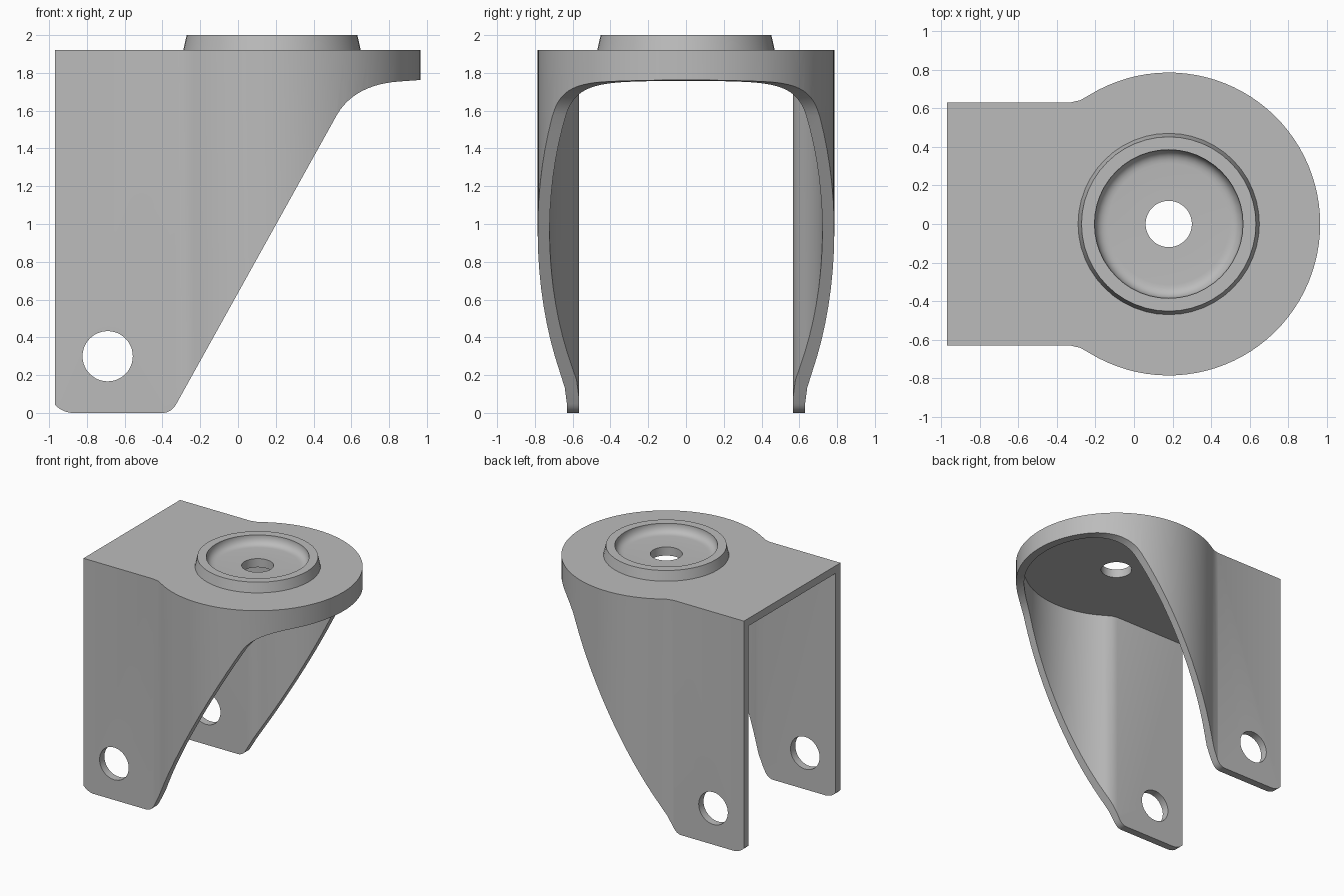
import bpy, bmesh, math
from mathutils import Matrix

cube = bpy.data.objects.get("Cube")
if cube:
    bpy.data.objects.remove(cube, do_unlink=True)

CX, R, HALF, BACK = 0.18, 0.785, 0.63, -0.97
WALL, TOP = 0.063, 1.92

metal = bpy.data.materials.new("plain grey metal")
metal.use_nodes = True
GREY = (0.5, 0.5, 0.5, 1)
metal.diffuse_color = GREY
metal.node_tree.nodes["Principled BSDF"].inputs["Base Color"].default_value = GREY


def to_object(name, bm):
    bmesh.ops.recalc_face_normals(bm, faces=bm.faces)
    mesh = bpy.data.meshes.new(name)
    bm.to_mesh(mesh)
    bm.free()
    mesh.materials.append(metal)
    obj = bpy.data.objects.new(name, mesh)
    bpy.context.collection.objects.link(obj)
    return obj


def prism(name, points, offset):
    """Extrude a closed outline along an offset vector."""
    bm = bmesh.new()
    face = bm.faces.new([bm.verts.new(p) for p in points])
    new = bmesh.ops.extrude_face_region(bm, geom=[face])["geom"]
    bmesh.ops.translate(bm, vec=offset, verts=[v for v in new if isinstance(v, bmesh.types.BMVert)])
    return to_object(name, bm)


def cylinder(name, radius, depth, centre, along_y=False):
    bm = bmesh.new()
    turn = Matrix.Rotation(math.pi / 2 if along_y else 0, 4, 'X')
    bmesh.ops.create_cone(bm, cap_ends=True, segments=48, radius1=radius, radius2=radius,
                          depth=depth, matrix=Matrix.Translation(centre) @ turn)
    return to_object(name, bm)


def keyhole(radius, half, back, z):
    """Plan outline: round front, straight sides, blended at the neck."""
    neck = CX - math.sqrt(radius ** 2 - half ** 2)
    start = math.pi - math.asin((half + 0.04) / radius)
    side = [(back, half), (neck - 0.04, half), (neck + 0.01, half + 0.012)]
    arc = [start - 2 * start * i / 64 for i in range(65)]
    pts = side + [(CX + radius * math.cos(a), radius * math.sin(a)) for a in arc]
    pts += [(x, -y) for x, y in reversed(side)]
    return [(x, y, z) for x, y in pts]


def boolean(target, cutter, operation):
    mod = target.modifiers.new(operation, 'BOOLEAN')
    mod.operation, mod.object, mod.solver = operation, cutter, 'EXACT'
    bpy.context.view_layer.objects.active = target
    bpy.ops.object.modifier_apply(modifier=mod.name)
    bpy.data.objects.remove(cutter, do_unlink=True)


def bend(a, ctrl, b, steps=8):
    """Quadratic curve between two profile points."""
    out = []
    for i in range(steps + 1):
        t = i / steps
        out.append(tuple((1 - t) ** 2 * p + 2 * t * (1 - t) * c + t * t * q
                         for p, c, q in zip(a, ctrl, b)))
    return out


# Fork body: keyhole shell with open back and underside
body = prism("fork_body", keyhole(R, HALF, BACK, 0), (0, 0, TOP))
boolean(body, prism("hollow", keyhole(R - WALL, HALF - WALL, BACK - 0.2, -0.2),
                    (0, 0, TOP - WALL + 0.2)), 'DIFFERENCE')

# Side silhouette: slanted legs with rounded feet and a blend under the rim
side = [(BACK - 0.1, 2.1), (1.1, 2.1), (1.1, 1.765), (0.96, 1.762)]
side += bend((0.86, 1.755), (0.62, 1.74), (0.525, 1.58), 12)
side += bend((-0.325, 0.05), (-0.352, 0), (-0.40, 0))
side += bend((-0.88, 0), (-0.935, 0.005), (BACK, 0.045))
side += [(BACK - 0.1, 0.12)]
boolean(body, prism("silhouette", [(x, -1, z) for x, z in side], (0, 2, 0)), 'INTERSECT')

# Axle holes and pivot hole
boolean(body, cylinder("axle_hole", 0.133, 3, (-0.69, 0, 0.30), True), 'DIFFERENCE')
boolean(body, cylinder("pivot_hole", 0.12, 1, (CX, 0, TOP)), 'DIFFERENCE')

# Raised bearing seat with a dished floor, turned around the pivot
profile = [(0.12, TOP), (0.12, 1.928)]
profile += bend((0.315, 1.928), (0.375, 1.928), (0.385, 1.99), 6)
profile += [(0.385, 2.0), (0.452, 2.0), (0.47, TOP)]
bm = bmesh.new()
verts = [bm.verts.new((r, 0, z)) for r, z in profile]
edges = [bm.edges.new(pair) for pair in zip(verts, verts[1:])]
bmesh.ops.spin(bm, geom=verts + edges, cent=(0, 0, 0), axis=(0, 0, 1),
               angle=2 * math.pi, steps=48, use_merge=True)
bmesh.ops.remove_doubles(bm, verts=bm.verts, dist=0.0005)
bmesh.ops.translate(bm, vec=(CX, 0, 0), verts=bm.verts)
seat = to_object("bearing_seat", bm)

# Smooth curved walls, keep crisp edges
for obj in (body, seat):
    bpy.ops.object.select_all(action='DESELECT')
    obj.select_set(True)
    bpy.context.view_layer.objects.active = obj
    bpy.ops.object.shade_smooth_by_angle(angle=math.radians(30))
